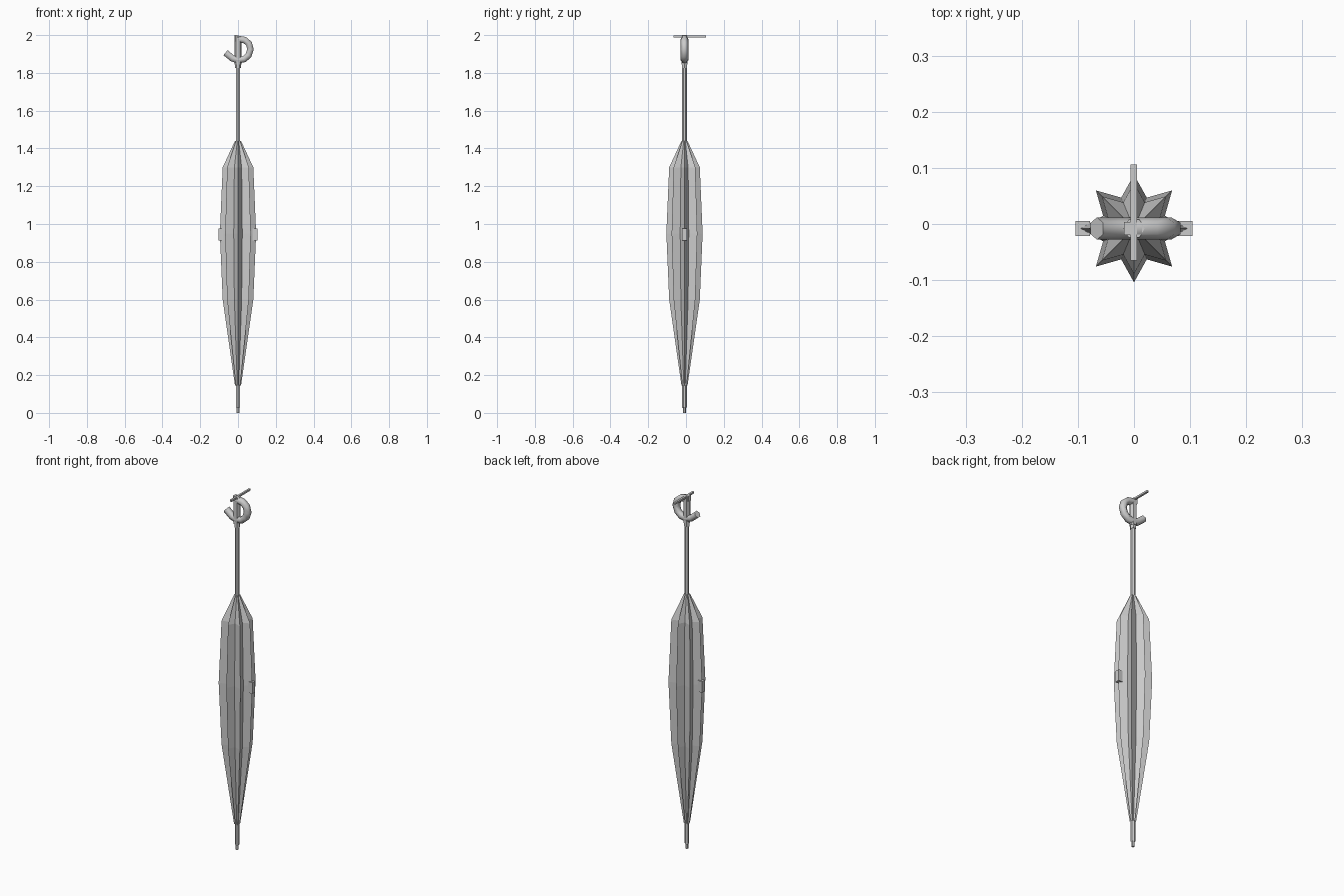
import bpy, bmesh
from math import pi, sin, cos

if "Cube" in bpy.data.objects:
    bpy.data.objects.remove(bpy.data.objects["Cube"])

CY = -0.008  # depth of the umbrella's axis


def loft(name, rings, sides, inner=1.0, turn=0.0):
    """Stack rings of (z, radius); inner < 1 pulls alternate corners in."""
    bm = bmesh.new()
    loops = []
    for z, r in rings:
        loop = []
        for i in range(sides):
            a = turn + 2 * pi * i / sides
            k = r * (inner if i % 2 else 1.0)
            loop.append(bm.verts.new((k * cos(a), CY + k * sin(a), z)))
        loops.append(loop)
    for a, b in zip(loops, loops[1:]):
        for i in range(sides):
            j = (i + 1) % sides
            bm.faces.new((a[i], a[j], b[j], b[i]))
    bm.faces.new(loops[0][::-1])
    bm.faces.new(loops[-1])
    me = bpy.data.meshes.new(name)
    bm.to_mesh(me)
    bm.free()
    ob = bpy.data.objects.new(name, me)
    bpy.context.collection.objects.link(ob)
    return ob


def box(name, lo, hi):
    bpy.ops.mesh.primitive_cube_add(size=1, location=[(a + b) / 2 for a, b in zip(lo, hi)])
    ob = bpy.context.object
    ob.name = name
    ob.scale = [b - a for a, b in zip(lo, hi)]
    return ob


# Folded canopy: eight pleats as a star section
loft("canopy", [(0.145, 0.016), (0.6, 0.081), (0.95, 0.096), (1.3, 0.081), (1.44, 0.016)],
     16, inner=0.62)

# Shaft with tapered tip, and the collar and grip above it
loft("shaft", [(0.0, 0.008), (0.025, 0.008), (0.03, 0.012), (1.84, 0.012)], 6, turn=pi / 6)
loft("collar", [(1.825, 0.016), (1.85, 0.016)], 6)
loft("grip", [(1.845, 0.019), (1.995, 0.019)], 6)

# Hooked handle: six-sided tube along an arc
path = [(0.0, 1.98), (0.035, 1.974), (0.058, 1.955), (0.066, 1.925), (0.056, 1.893),
        (0.033, 1.873), (0.0, 1.867), (-0.03, 1.877), (-0.066, 1.907)]
cu = bpy.data.curves.new("hook_handle", 'CURVE')
cu.dimensions = '3D'
cu.bevel_depth = 0.02
cu.bevel_resolution = 1
cu.use_fill_caps = True
sp = cu.splines.new('POLY')
sp.points.add(len(path) - 1)
for p, (x, z) in zip(sp.points, path):
    p.co = (x, CY, z, 1)
bpy.context.collection.objects.link(bpy.data.objects.new("hook_handle", cu))

# Thin strap lying across the top and its small fastener
box("wrist_strap", (-0.006, -0.065, 1.988), (0.005, 0.106, 1.998))
box("strap_fastener", (-0.018, -0.02, 1.97), (-0.004, 0.004, 2.0))

# Tie tabs on both sides of the canopy
for name, s in (("tie_tab_left", -1), ("tie_tab_right", 1)):
    x0, x1 = sorted((s * 0.078, s * 0.104))
    box(name, (x0, CY - 0.013, 0.912), (x1, CY + 0.013, 0.975))
